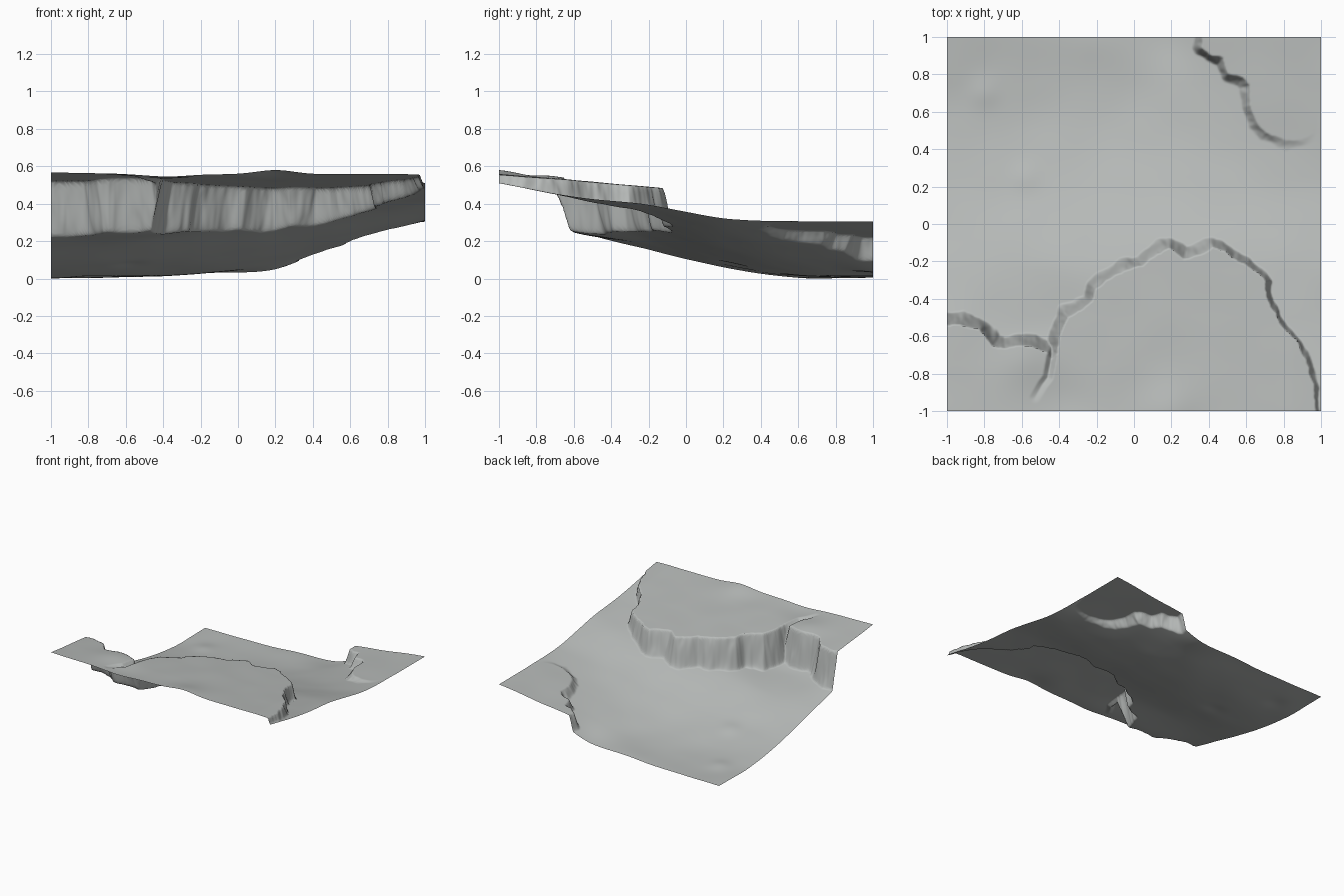
import bpy, math
from mathutils import Vector, noise

if "Cube" in bpy.data.objects:
    bpy.data.objects.remove(bpy.data.objects["Cube"])

# Control heights of the lower ground: rows y=-1..1, columns x=-1..1
GROUND = [
    [.42, .40, .43, .47, .510],
    [.26, .25, .33, .395, .437],
    [.155, .20, .265, .325, .395],
    [.06, .09, .145, .225, .322],
    [.005, .02, .06, .17, .306],
    [.005, .01, .03, .155, .300],
]

# Top edge of the large front cliff, of the small back right cliff, and the crack
MAIN = [(-1.1, -.54), (-.92, -.53), (-.82, -.56), (-.75, -.65), (-.69, -.66), (-.63, -.64),
        (-.54, -.65), (-.46, -.68), (-.44, -.71), (-.42, -.69), (-.40, -.58), (-.36, -.49),
        (-.29, -.46), (-.23, -.41), (-.21, -.34), (-.14, -.29), (-.04, -.24), (.04, -.22),
        (.12, -.15), (.19, -.12), (.27, -.18), (.34, -.16), (.42, -.12), (.49, -.14),
        (.53, -.18), (.61, -.21), (.68, -.27), (.715, -.31), (.72, -.41), (.76, -.48),
        (.80, -.55), (.84, -.59), (.88, -.63), (.92, -.71), (.945, -.80), (.97, -.88), (.978, -1.1)]
BACK = [(.36, 1.1), (.36, .94), (.40, .90), (.47, .88), (.50, .80), (.58, .78), (.61, .74),
        (.61, .63), (.65, .54), (.70, .48), (.77, .46), (.82, .44), (.90, .45), (.96, .47), (1.2, .52)]
CRACK = [(-.44, -.71), (-.46, -.82), (-.49, -.86), (-.53, -.93)]


def cubic(p, t):
    # Catmull-Rom through evenly spaced values
    i = min(int(t), len(p) - 2)
    f = t - i
    b, c = p[i], p[i + 1]
    a = p[i - 1] if i > 0 else 2 * b - c
    d = p[i + 2] if i + 2 < len(p) else 2 * c - b
    return b + .5 * f * (c - a + f * (2 * a - 5 * b + 4 * c - d + f * (3 * (b - c) + d - a)))


def distance(x, y, line):
    best = 9
    for (ax, ay), (bx, by) in zip(line, line[1:]):
        ux, uy = bx - ax, by - ay
        t = max(0, min(1, ((x - ax) * ux + (y - ay) * uy) / (ux * ux + uy * uy)))
        best = min(best, (x - ax - t * ux) ** 2 + (y - ay - t * uy) ** 2)
    return math.sqrt(best)


def inside(x, y, poly):
    hit = False
    for (ax, ay), (bx, by) in zip(poly, poly[1:] + poly[:1]):
        if (ay > y) != (by > y) and x < ax + (y - ay) / (by - ay) * (bx - ax):
            hit = not hit
    return hit


def rough(x, y, scale, seed):
    return noise.noise(Vector((x * scale, y * scale, seed)))


def bump(x, y, cx, cy, r):
    return math.exp(-((x - cx) ** 2 + (y - cy) ** 2) / (r * r))


def cliff(x, y, line, corners, width):
    # 1 on the plateau, dropping to 0 at the foot of the cliff
    d = distance(x, y, line)
    if inside(x, y, line + corners):
        d = -d
    if d < -.1 or d > .15:
        return float(d < 0)
    d += .009 * rough(x, y, 15, 3) + .005 * rough(x, y, 32, 5)
    width *= 1 + .6 * rough(x, y, 9, 8)
    # Rounded lip, steep face, flared foot
    u = max(0, min(1, (d + .007) / (width + .007)))
    steep = 1 - u * u * (3 - 2 * u)
    flare = (1 - u) ** 1.6
    return steep * .45 + flare * .55 if u > 0 else 1


def height(x, y):
    # Lower ground
    z = cubic([cubic(r, (x + 1) * 2) for r in GROUND], (y + 1) * 2.5)
    z += .010 * bump(x, y, -.58, .25, .08) + .010 * bump(x, y, -.8, .7, .08)
    z += .015 * bump(x, y, -.15, 1, .18) - .022 * bump(x, y, .2, 1, .16)
    # Small back right step
    if x > .2 and y > .3:
        top = max(z, .305 - .13 * (1 - x))
        z += (top - z) * cliff(x, y, BACK, [(1.2, 1.1)], .04)
    # Large front plateau, with a side lobe at the left behind a crack
    if y < .05:
        top = .558 - .085 * (y + 1) + .022 * bump(x, y, .2, -1, .14)
        top -= .015 * bump(x, y, -.38, -.95, .15)
        top += .010 * bump(x, y, -1, -1, .3)
        if x < -.3:
            top += .012 * bump(x, y, -.6, -.72, .14)
            fade = max(0, min(1, (y + .97) * 5))
            top -= .028 * fade * max(0, 1 - distance(x, y, CRACK) / .028)
        top -= .03 * max(0, x - .85)
        width = .055 if x < .4 else max(.02, .055 - .1 * (x - .4))
        z += (max(top, z) - z) * cliff(x, y, MAIN, [(.978, -2), (-2, -2), (-2, -.54)], width)
    return z + .004 * rough(x, y, 4, 7)


# Terrain sheet
bpy.ops.mesh.primitive_grid_add(x_subdivisions=300, y_subdivisions=300, size=2)
terrain = bpy.context.object
terrain.name = "terrain"
verts = terrain.data.vertices
for v in verts:
    v.co.z = height(v.co.x, v.co.y)
low = min(v.co.z for v in verts)
for v in verts:
    v.co.z -= low
bpy.ops.object.shade_smooth()

# Dull stone colour
stone = bpy.data.materials.new("stone")
stone.diffuse_color = (.48, .50, .49, 1)
stone.use_nodes = True
stone.node_tree.nodes["Principled BSDF"].inputs["Base Color"].default_value = stone.diffuse_color
terrain.data.materials.append(stone)
